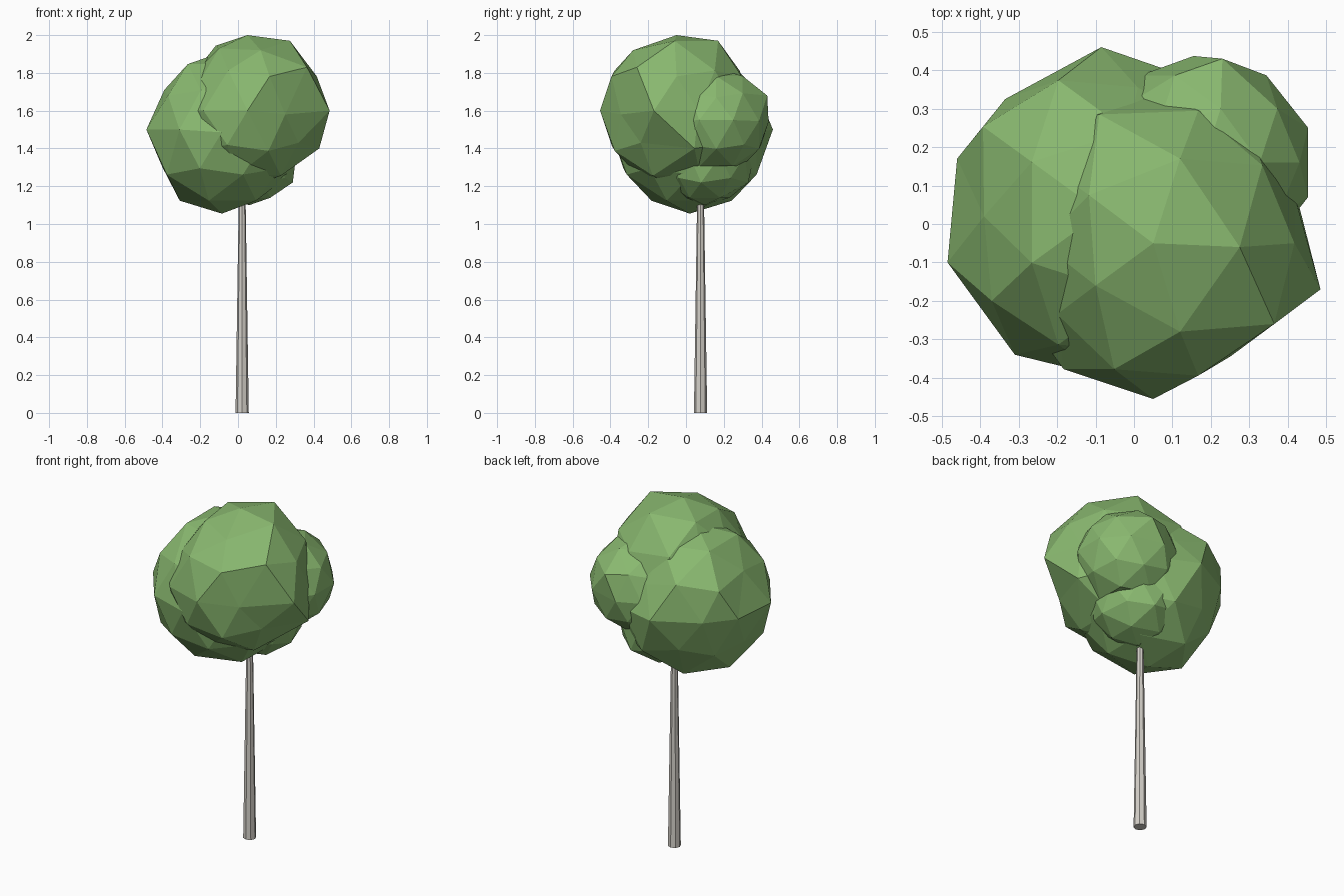
import bpy
from mathutils import Vector


def material(name, color):
    mat = bpy.data.materials.new(name)
    mat.diffuse_color = color
    return mat


leaf_green = material("leaf_green", (0.25, 0.48, 0.16, 1))
bark = material("pale_bark", (0.66, 0.63, 0.58, 1))


def leaf_clump(name, center, radius, pulls=()):
    """Faceted ball; each pull moves the closest corner to a given point."""
    bpy.ops.mesh.primitive_ico_sphere_add(subdivisions=2, radius=radius, location=center)
    ob = bpy.context.object
    ob.name = name
    ob.data.materials.append(leaf_green)
    for p in pulls:
        local = Vector(p) - Vector(center)
        corner = min(ob.data.vertices, key=lambda v: (v.co - local).length)
        corner.co = local
    return ob


# Trunk: slim tapered octagonal post running up into the leaves
bpy.ops.mesh.primitive_cone_add(vertices=8, radius1=0.035, radius2=0.015,
                                depth=1.35, location=(0.022, 0.077, 0.675))
trunk = bpy.context.object
trunk.name = "trunk"
trunk.data.materials.append(bark)

# Crown: four overlapping leaf clumps
leaf_clump("top_leaves", (0.055, -0.05, 1.6), 0.405, [
    (0.05, -0.05, 2.0), (0.275, -0.06, 1.97), (0.12, 0.17, 1.97),
    (0.12, -0.28, 1.92), (-0.10, -0.16, 1.93), (0.485, -0.17, 1.6),
    (0.05, -0.455, 1.6), (0.365, -0.26, 1.83), (0.43, 0.045, 1.4),
    (0.25, -0.345, 1.58), (0.32, -0.24, 1.43), (-0.20, 0.135, 1.76),
    (-0.20, -0.235, 1.76), (-0.24, -0.05, 1.79), (0.42, 0.065, 1.6),
    (-0.09, 0.285, 1.81)])
leaf_clump("left_leaves", (-0.085, 0.03, 1.485), 0.425, [
    (-0.485, -0.10, 1.5), (-0.46, 0.17, 1.5), (-0.085, 0.46, 1.5),
    (-0.335, 0.325, 1.5), (-0.31, -0.34, 1.5), (-0.085, 0.02, 1.055),
    (-0.40, 0.03, 1.30), (-0.39, 0.02, 1.71), (-0.37, -0.20, 1.68),
    (-0.19, 0.34, 1.31), (-0.34, 0.22, 1.27), (0.01, 0.355, 1.65)])
leaf_clump("back_leaves", (0.18, 0.16, 1.545), 0.28, [
    (0.23, 0.43, 1.68), (0.453, 0.25, 1.55), (0.453, 0.07, 1.55),
    (0.155, 0.437, 1.54), (0.18, 0.16, 1.31)])
leaf_clump("lower_leaves", (0.06, 0.10, 1.36), 0.26, [
    (0.29, 0.08, 1.22), (0.13, 0.33, 1.22)])
